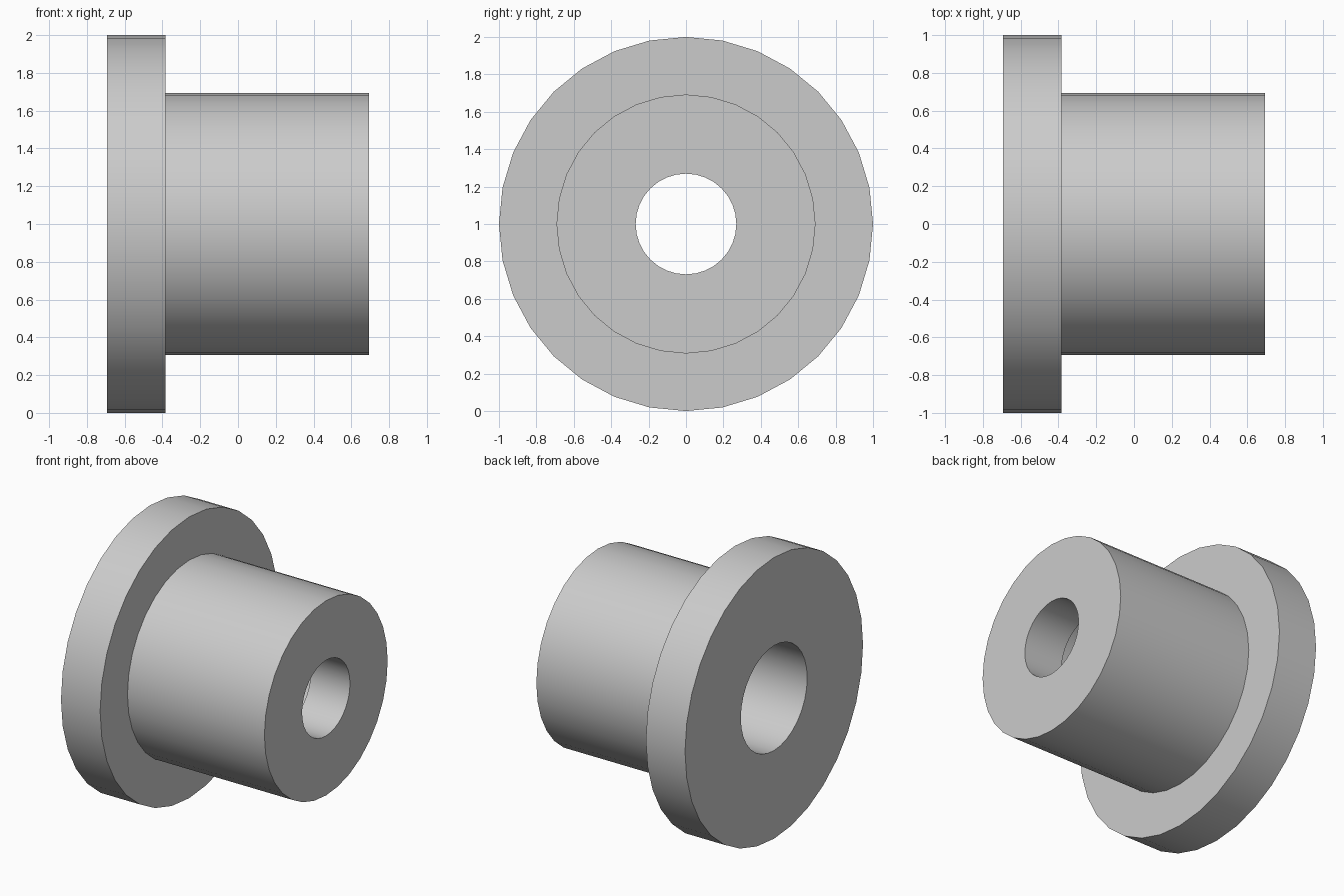
import bpy, bmesh, math
from mathutils import Matrix, Vector

cube = bpy.data.objects.get("Cube")
if cube:
    bpy.data.objects.remove(cube, do_unlink=True)

SEGMENTS = 32
UNIT = 1 / 13                     # the flange radius is 13 units
LEFT, SHOULDER, STEP, RIGHT = -9, -5, 5, 9
FLANGE_R, BARREL_R, BORE_R, COUNTERBORE_R = 13, 9, 3.5, 4.85

# Closed section (position along the axis, radius)
section = [
    (LEFT, COUNTERBORE_R), (LEFT, FLANGE_R),
    (SHOULDER, FLANGE_R), (SHOULDER, BARREL_R),
    (RIGHT, BARREL_R), (RIGHT, BORE_R),
    (STEP, BORE_R), (STEP, COUNTERBORE_R),
]

# Plain grey metal
grey = bpy.data.materials.new("grey_metal")
grey.use_nodes = True
color = (0.6, 0.6, 0.6, 1)
grey.diffuse_color = color
grey.node_tree.nodes["Principled BSDF"].inputs["Base Color"].default_value = color

# Flanged bushing: the section turned about the x axis
bm = bmesh.new()
verts = [bm.verts.new((x * UNIT, 0, r * UNIT)) for x, r in section]
edges = [bm.edges.new((v, verts[(i + 1) % len(verts)])) for i, v in enumerate(verts)]
bmesh.ops.spin(bm, geom=verts + edges, cent=(0, 0, 0), axis=(1, 0, 0),
               angle=math.tau, steps=SEGMENTS, use_merge=True)
bmesh.ops.remove_doubles(bm, verts=bm.verts[:], dist=0.0001)
bmesh.ops.recalc_face_normals(bm, faces=bm.faces[:])
bmesh.ops.transform(bm, matrix=Matrix.Translation(Vector((0, 0, 1))), verts=bm.verts[:])
mesh = bpy.data.meshes.new("flanged_bushing")
bm.to_mesh(mesh)
bm.free()
mesh.materials.append(grey)
bushing = bpy.data.objects.new("flanged_bushing", mesh)
bpy.context.collection.objects.link(bushing)

# Smooth round walls, sharp rims
bpy.context.view_layer.objects.active = bushing
bushing.select_set(True)
bpy.ops.object.shade_smooth_by_angle(angle=math.radians(30))
